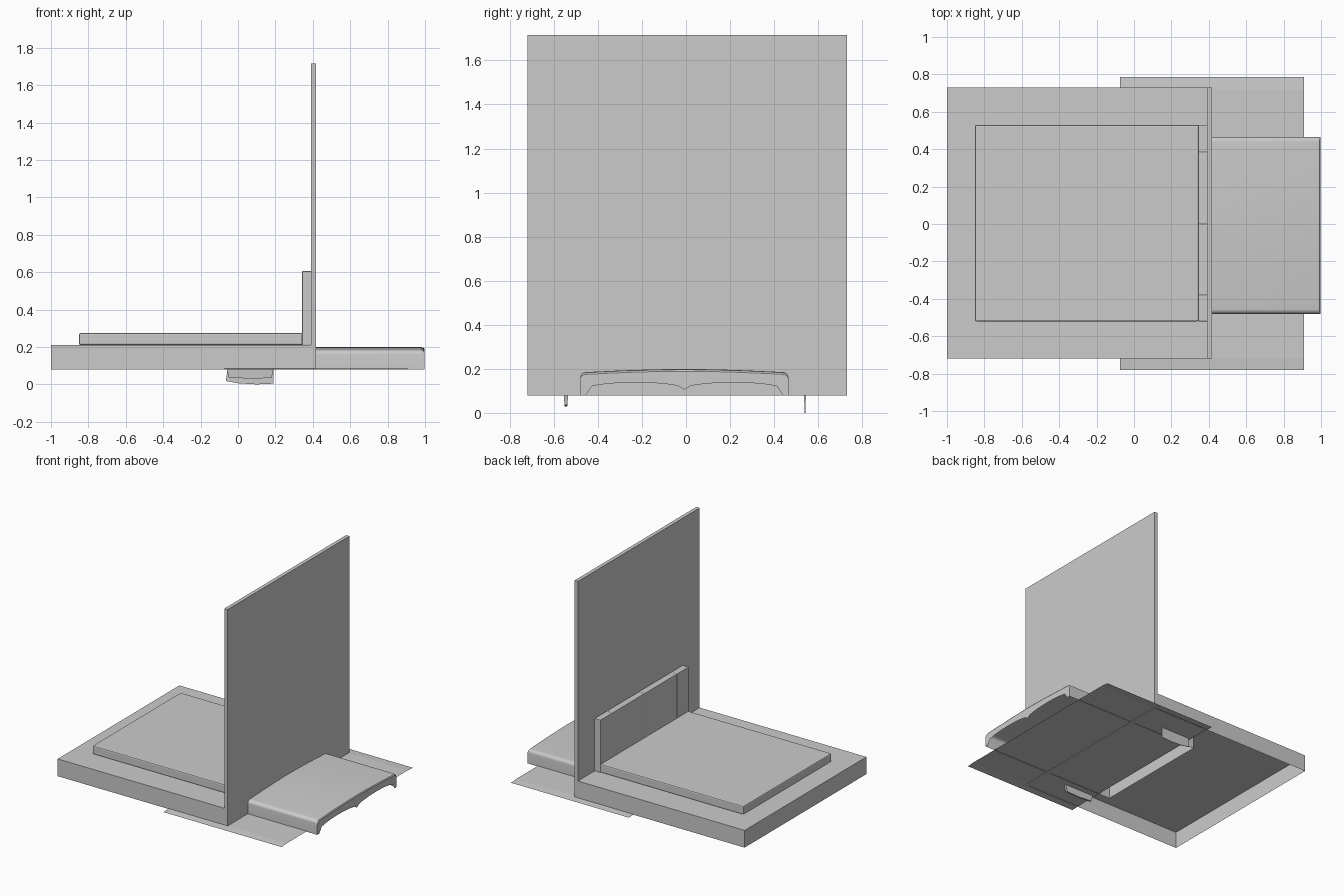
import bpy, bmesh, math

if "Cube" in bpy.data.objects:
    bpy.data.objects.remove(bpy.data.objects["Cube"])


def mesh_object(name, verts, faces, smooth=False):
    me = bpy.data.meshes.new(name)
    me.from_pydata(verts, [], faces)
    bm = bmesh.new()
    bm.from_mesh(me)
    bmesh.ops.remove_doubles(bm, verts=bm.verts, dist=1e-5)
    bmesh.ops.recalc_face_normals(bm, faces=bm.faces)
    bm.to_mesh(me)
    bm.free()
    ob = bpy.data.objects.new(name, me)
    bpy.context.collection.objects.link(ob)
    if smooth:
        bpy.ops.object.select_all(action='DESELECT')
        ob.select_set(True)
        bpy.context.view_layer.objects.active = ob
        bpy.ops.object.shade_smooth_by_angle(angle=math.radians(35))
    return ob


def box(name, lo, hi, bevel=0.0, bottom=True, end=True):
    x0, y0, z0 = lo
    x1, y1, z1 = hi
    v = [(x, y, z) for z in (z0, z1) for x, y in ((x0, y0), (x1, y0), (x1, y1), (x0, y1))]
    f = [(4, 5, 6, 7), (0, 1, 5, 4), (2, 3, 7, 6), (3, 0, 4, 7)]
    if bottom:
        f.append((3, 2, 1, 0))
    if end:
        f.append((1, 2, 6, 5))
    ob = mesh_object(name, v, f)
    if bevel:
        m = ob.modifiers.new("soft_edges", 'BEVEL')
        m.width = bevel
        m.segments = 2
    return ob


# Hollow platform, open underneath and closed at the end by the wall panel
box("platform", (-1.0, -0.72, 0.08), (0.39, 0.73, 0.21), bottom=False, end=False)
box("wall_panel", (0.39, -0.72, 0.08), (0.418, 0.73, 1.715))

# Mattress and headboard cushions
box("mattress", (-0.85, -0.52, 0.21), (0.345, 0.53, 0.274), bevel=0.008)
splits = [-0.52, -0.38, 0.0, 0.385, 0.53]
for i, (a, b) in enumerate(zip(splits, splits[1:])):
    box(f"headboard_cushion_{i + 1}", (0.343, a, 0.21), (0.415, b, 0.605), bevel=0.002)

# Thin floor sheet with slightly drooping edges
ys = [-0.78, -0.72, 0.72, 0.785]
zs = [0.079, 0.084, 0.084, 0.079]
sv = [(x, y, z) for x in (-0.075, 0.91) for y, z in zip(ys, zs)]
mesh_object("floor_sheet", sv, [(i, i + 1, i + 5, i + 4) for i in range(3)])

# Crowned cover that runs through the wall and under the platform
Y0, Y1, R, N = -0.48, 0.465, 0.025, 32
profile = [(Y0, 0.08)]
for i in range(7):
    a = math.pi / 2 * i / 6
    profile.append((Y0 + R * (1 - math.cos(a)), 0.16 + R * math.sin(a)))
for i in range(1, N):
    t = i / N
    profile.append((Y0 + R + (Y1 - Y0 - 2 * R) * t, 0.185 + 0.014 * math.sin(math.pi * t)))
for i in range(7):
    a = math.pi / 2 * (1 - i / 6)
    profile.append((Y1 - R * (1 - math.cos(a)), 0.16 + R * math.sin(a)))
profile.append((Y1, 0.08))
n = len(profile)
rows = [(-0.17, 0.0), (0.98, 0.0), (0.992, 0.003), (0.997, 0.010)]
cv = [(x, y, max(0.08, z - d)) for x, d in rows for y, z in profile]
cf = [(r * n + i, r * n + i + 1, (r + 1) * n + i + 1, (r + 1) * n + i)
      for r in range(len(rows) - 1) for i in range(n - 1)]


def arch(y):
    # Lower edge of the outer end: two shallow arches between corner legs
    if y < Y0 + 0.03 or y > Y1 - 0.03:
        return 0.08
    u = abs(math.sin(math.pi * (y - Y0 - 0.03) / (Y1 - Y0 - 0.06) * 2))
    return 0.105 + 0.033 * u ** 0.4


# Outer arched end and plain inner end
for x, d, low in ((0.997, 0.010, arch), (-0.17, 0.0, lambda y: 0.08)):
    base = len(cv)
    for y, z in profile:
        cv += [(x, y, low(y)), (x, y, max(0.08, z - d))]
    for i in range(n - 1):
        if profile[i + 1][0] - profile[i][0] > 1e-5:
            a = base + 2 * i
            q = (a, a + 2, a + 3, a + 1)
            if cv[a] == cv[a + 1]:
                q = (a, a + 2, a + 3)
            elif cv[a + 2] == cv[a + 3]:
                q = (a, a + 2, a + 1)
            cf.append(q)
mesh_object("curved_cover", cv, cf, smooth=True)


# Small hanging flaps under the sheet
def flap(name, y, thick, outline):
    k = len(outline)
    v = [(x, y + s * thick / 2 * (0.5 + z / 0.09), z) for s in (-1, 1) for x, z in outline]
    f = [tuple(range(k)), tuple(range(2 * k - 1, k - 1, -1))]
    f += [(i, (i + 1) % k, k + (i + 1) % k, k + i) for i in range(k)]
    mesh_object(name, v, f)


flap("front_flap", -0.545, 0.014,
     [(-0.06, 0.084), (-0.05, 0.038), (0.07, 0.03), (0.18, 0.035), (0.19, 0.084)])
flap("back_flap", 0.54, 0.006,
     [(-0.055, 0.084), (-0.065, 0.018), (0.0, 0.006), (0.1, 0.0), (0.19, 0.004), (0.19, 0.084)])
